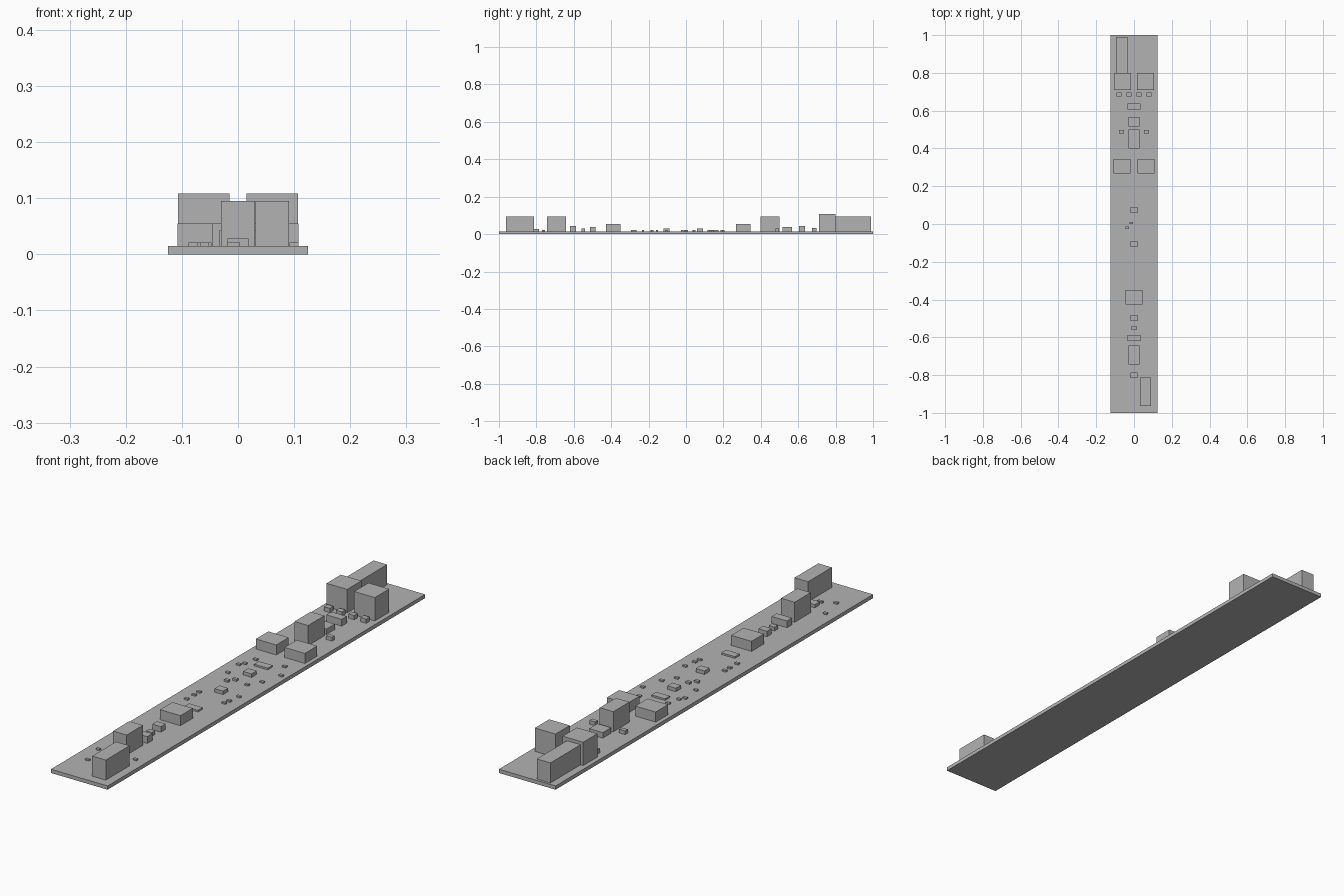
import bpy

# Remove the default object
default_cube = bpy.data.objects.get("Cube")
if default_cube:
    bpy.data.objects.remove(default_cube, do_unlink=True)

# Single plain grey for the whole board
grey = bpy.data.materials.new("plain_grey")
grey.use_nodes = True
colour = (0.45, 0.45, 0.45, 1)
grey.diffuse_color = colour
grey.node_tree.nodes["Principled BSDF"].inputs["Base Color"].default_value = colour

BOARD_TOP = 0.015


def add_block(name, x, y, width, depth, top, bottom=BOARD_TOP):
    """Add a box centred on x, y, standing between bottom and top."""
    bpy.ops.mesh.primitive_cube_add(size=1, location=(x, y, (top + bottom) / 2))
    block = bpy.context.object
    block.name = name
    block.scale = (width, depth, top - bottom)
    bpy.ops.object.transform_apply(location=False, rotation=False, scale=True)
    block.data.materials.append(grey)
    return block


def add_pair(name, x, y, width, depth, top):
    """Add a matching block on each side of the centre line."""
    for side, sign in (("left", 1), ("right", -1)):
        add_block(f"{name}_{side}", sign * x, y, width, depth, top)


def add_group(name, positions, width, depth, top):
    """Add equal blocks at several positions."""
    for number, (x, y) in enumerate(positions, start=1):
        add_block(f"{name}_{number}", x, y, width, depth, top)


# Long flat board
add_block("circuit_board", 0, 0, 0.25, 2, BOARD_TOP, bottom=0)

# Tall connectors at opposite ends
add_block("front_connector", 0.061, -0.888, 0.06, 0.15, 0.095)
add_block("back_connector", -0.065, 0.895, 0.06, 0.19, 0.095)

# Large capacitors near the back
add_pair("large_capacitor", 0.061, 0.755, 0.091, 0.09, 0.108)

# Tall relays on the centre line
add_group("relay", [(0, 0.45), (0, -0.693)], 0.06, 0.102, 0.095)

# Square inductors
add_pair("back_inductor", 0.063, 0.306, 0.09, 0.078, 0.055)
add_block("front_inductor", 0, -0.388, 0.09, 0.078, 0.055)

# Row of diodes and smaller pair beside the relay
for name, x in (("outer_diode", 0.08), ("inner_diode", 0.027)):
    add_pair(name, x, 0.686, 0.026, 0.022, 0.032)
add_pair("relay_diode", 0.066, 0.488, 0.026, 0.017, 0.03)

# Components along the centre line
add_group("regulator", [(0, 0.621), (0, -0.604)], 0.068, 0.032, 0.042)
add_block("driver_chip", 0, 0.541, 0.06, 0.052, 0.037)
add_group("controller_chip", [(0, 0.075), (0, -0.105)], 0.038, 0.032, 0.029)
add_block("filter_chip", 0, -0.498, 0.038, 0.03, 0.037)
add_block("small_diode", 0, -0.55, 0.026, 0.02, 0.03)
add_block("sensor_chip", 0, -0.80, 0.038, 0.03, 0.028)
add_block("sensor_resistor", -0.008, -0.835, 0.022, 0.01, 0.022)

# Thin flat chips
add_group("flat_chip", [(0, 0.16), (0, -0.28)], 0.06, 0.03, 0.022)

# Scattered resistors
right_side = [(-0.08, 0.12), (-0.067, 0.14), (-0.055, 0.19), (-0.073, 0.041),
              (-0.063, -0.155), (-0.063, -0.185), (-0.065, -0.23),
              (-0.08, -0.765), (-0.06, -0.86)]
left_side = [(0.044, -0.005), (0.078, -0.105), (0.075, 0.045), (0.1, 0.13),
             (0.066, 0.20), (0.07, -0.155), (0.065, -0.18), (0.08, -0.76)]
centre = [(-0.015, 0.005), (-0.035, -0.02)]
add_group("right_resistor", right_side, 0.016, 0.011, 0.021)
add_group("left_resistor", left_side, 0.016, 0.011, 0.021)
add_group("centre_resistor", centre, 0.018, 0.012, 0.023)
